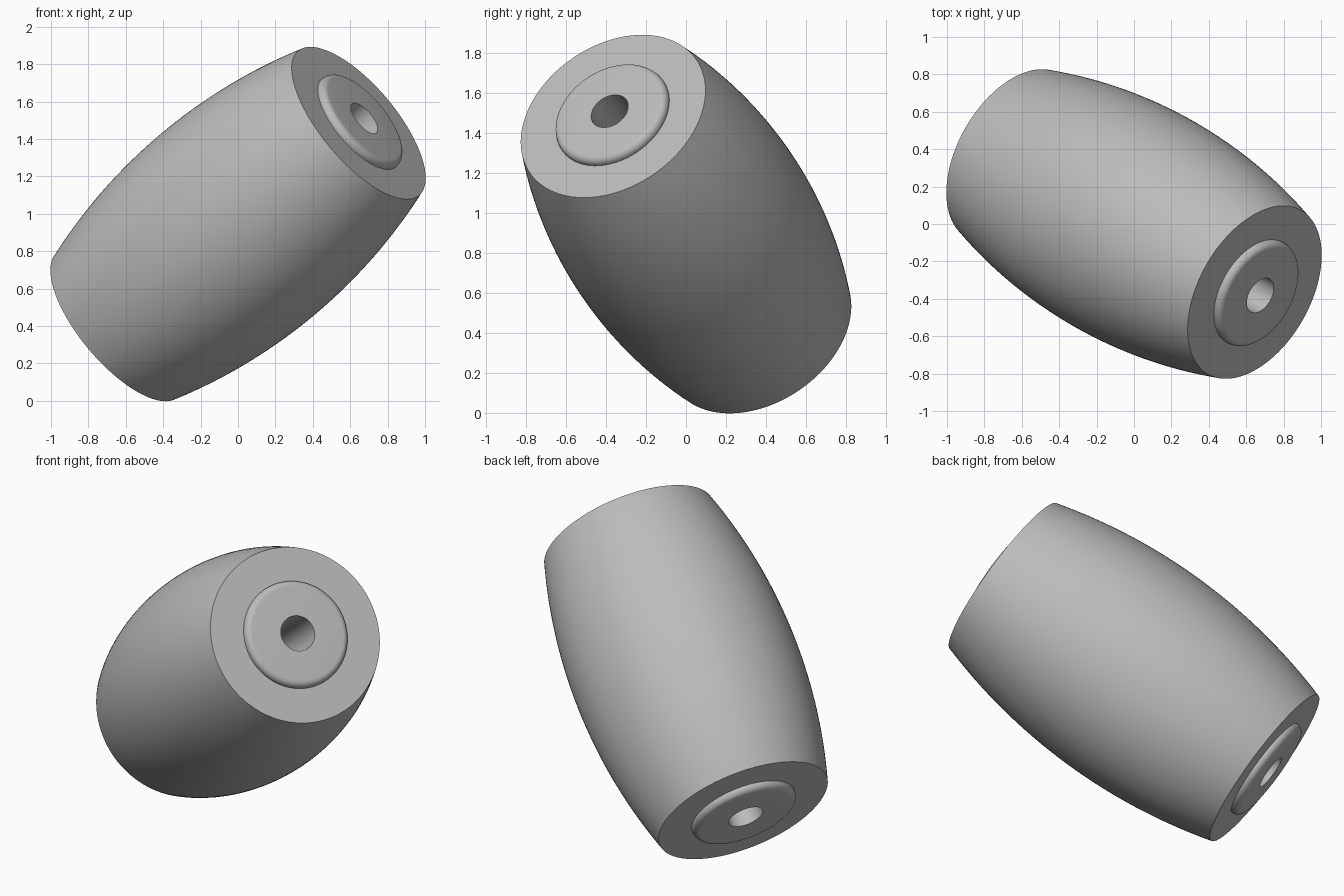
import bpy, bmesh, math
from mathutils import Vector

if "Cube" in bpy.data.objects:
    bpy.data.objects.remove(bpy.data.objects["Cube"], do_unlink=True)

SEGMENTS = 128
HALF_LENGTH = 0.917
END_RADIUS = 0.504
MID_RADIUS = 0.635
BOSS_RADIUS = 0.307
BOSS_HEIGHT = 0.043
FILLET = 0.036
HOLE_RADIUS = 0.101

AXIS = Vector((0.645, -0.365, 0.54)).normalized()
CENTRE = Vector((0, 0, 0.945))

grey = bpy.data.materials.new("plain grey")
grey.use_nodes = True
colour = (0.5, 0.5, 0.5, 1)
grey.diffuse_color = colour
grey.node_tree.nodes["Principled BSDF"].inputs["Base Color"].default_value = colour


def revolve(name, profile):
    """Spin (radius, height) points round the tilted axis of the roller."""
    bm = bmesh.new()
    verts = [bm.verts.new((r, 0, h)) for r, h in profile]
    edges = [bm.edges.new(pair) for pair in zip(verts, verts[1:])]
    bmesh.ops.spin(bm, geom=verts + edges, cent=(0, 0, 0), axis=(0, 0, 1),
                   angle=math.tau, steps=SEGMENTS)
    bmesh.ops.remove_doubles(bm, verts=bm.verts, dist=1e-5)
    bmesh.ops.recalc_face_normals(bm, faces=bm.faces)
    mesh = bpy.data.meshes.new(name)
    bm.to_mesh(mesh)
    bm.free()
    mesh.materials.append(grey)
    obj = bpy.data.objects.new(name, mesh)
    bpy.context.collection.objects.link(obj)
    obj.rotation_euler = AXIS.to_track_quat("Z", "Y").to_euler()
    obj.location = CENTRE
    bpy.ops.object.select_all(action="DESELECT")
    obj.select_set(True)
    bpy.context.view_layer.objects.active = obj
    bpy.ops.object.shade_smooth_by_angle(angle=math.radians(30))
    return obj


# Barrel side: a circular arc bulging from the end radius to the middle radius
bulge = MID_RADIUS - END_RADIUS
arc_radius = (HALF_LENGTH ** 2 + bulge ** 2) / (2 * bulge)
half_angle = math.asin(HALF_LENGTH / arc_radius)
side = []
for i in range(33):
    a = half_angle * (1 - i / 16)
    side.append((MID_RADIUS - arc_radius * (1 - math.cos(a)), arc_radius * math.sin(a)))

# Raised boss with a rounded rim on the top end, mirrored for the bottom end
top = HALF_LENGTH + BOSS_HEIGHT
boss = [(HOLE_RADIUS, top)]
for i in range(9):
    a = math.pi / 2 * (1 - i / 8)
    boss.append((BOSS_RADIUS - FILLET + FILLET * math.cos(a),
                 top - FILLET + FILLET * math.sin(a)))
boss.append((BOSS_RADIUS, HALF_LENGTH))
mirrored_boss = [(r, -h) for r, h in reversed(boss)]

# Closed outline: boss, barrel, opposite boss, then back up through the bore
revolve("barrel_roller", boss + side + mirrored_boss + boss[:1])
